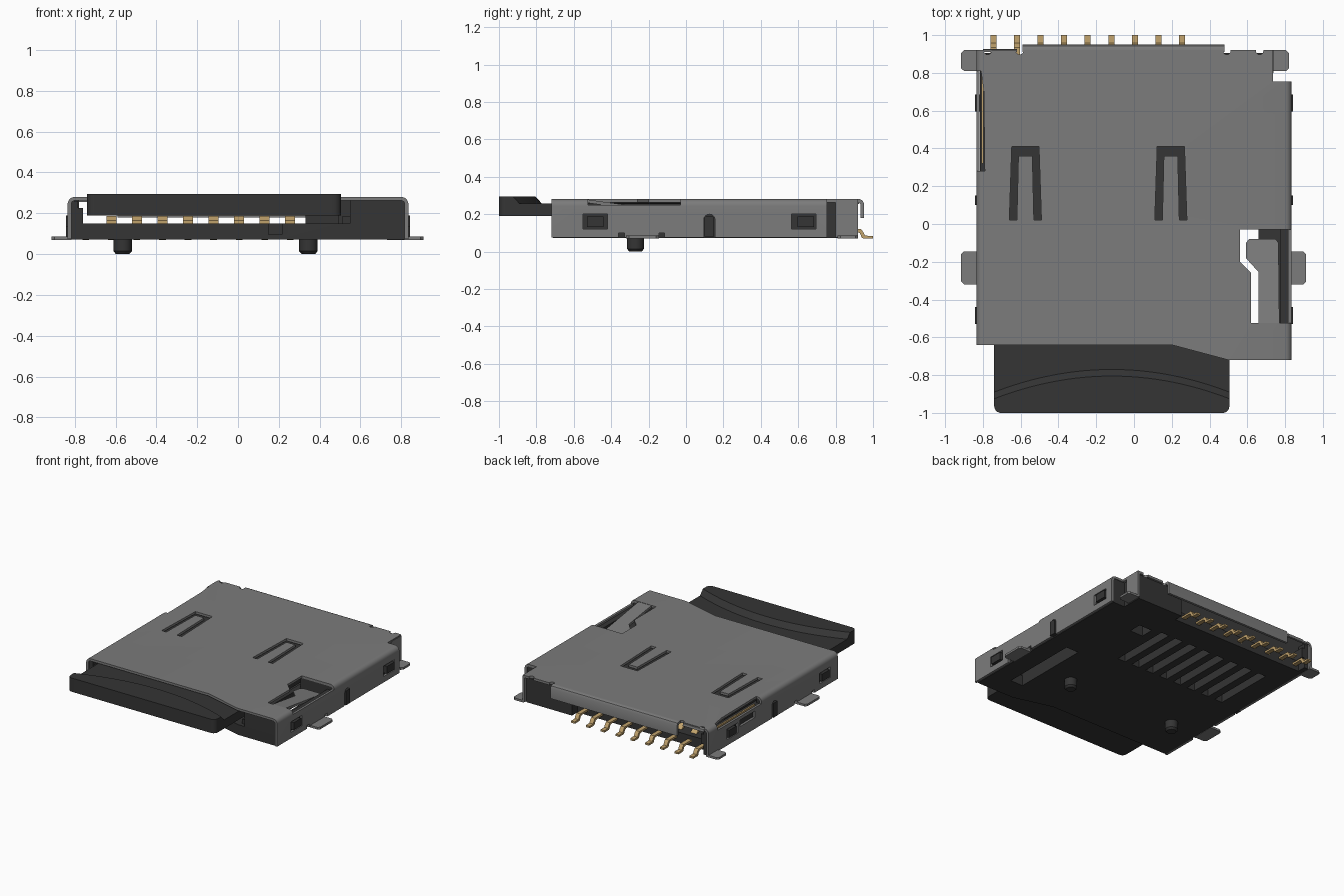
import bpy, bmesh, math
from mathutils import Vector

if "Cube" in bpy.data.objects:
    bpy.data.objects.remove(bpy.data.objects["Cube"], do_unlink=True)


def material(name, rgb):
    m = bpy.data.materials.new(name)
    m.use_nodes = True
    m.diffuse_color = (*rgb, 1)
    bsdf = m.node_tree.nodes["Principled BSDF"]
    bsdf.inputs["Base Color"].default_value = (*rgb, 1)
    bsdf.inputs["Roughness"].default_value = 0.6
    return m


GREY = material("grey_metal", (0.2, 0.2, 0.2))
BLACK = material("black_plastic", (0.035, 0.035, 0.035))
GOLD = material("gold_contact", (0.53, 0.36, 0.15))


def finish(name, bm, mat):
    bmesh.ops.recalc_face_normals(bm, faces=bm.faces)
    me = bpy.data.meshes.new(name)
    bm.to_mesh(me)
    bm.free()
    if mat:
        me.materials.append(mat)
    ob = bpy.data.objects.new(name, me)
    bpy.context.collection.objects.link(ob)
    return ob


def prism(name, pts, lo, hi, mat=None, axis="z"):
    """Extrude a 2D outline between lo and hi along an axis."""
    place = {"z": lambda a, b, t: (a, b, t),
             "y": lambda a, b, t: (a, t, b),
             "x": lambda a, b, t: (t, a, b)}[axis]
    bm = bmesh.new()
    rings = [[bm.verts.new(place(a, b, t)) for a, b in pts] for t in (lo, hi)]
    n = len(pts)
    bm.faces.new(rings[0])
    bm.faces.new(rings[1])
    for i in range(n):
        j = (i + 1) % n
        bm.faces.new((rings[0][i], rings[0][j], rings[1][j], rings[1][i]))
    return finish(name, bm, mat)


def box(name, x0, x1, y0, y1, z0, z1, mat=None):
    return prism(name, [(x0, y0), (x1, y0), (x1, y1), (x0, y1)], z0, z1, mat)


def cut(ob, cutter):
    """Subtract the cutter, then delete it."""
    cutter.hide_render = True
    mod = ob.modifiers.new("cut", "BOOLEAN")
    mod.operation, mod.solver, mod.object = "DIFFERENCE", "EXACT", cutter
    dg = bpy.context.evaluated_depsgraph_get()
    me = bpy.data.meshes.new_from_object(ob.evaluated_get(dg))
    ob.modifiers.clear()
    ob.data = me
    bpy.data.objects.remove(cutter, do_unlink=True)


def arc(cx, cz, r, a0, a1, n=5):
    return [(cx + r * math.cos(math.radians(a0 + (a1 - a0) * i / n)),
             cz + r * math.sin(math.radians(a0 + (a1 - a0) * i / n))) for i in range(n + 1)]


# Sheet metal shell: inverted channel with rounded shoulders
W, TOP, T = 0.835, 0.28, 0.018
outer = [(W, 0.075)] + arc(W - .035, TOP - .035, .035, 0, 90) \
    + arc(-W + .035, TOP - .035, .035, 90, 180) + [(-W, 0.075)]
inner = [(-W + T, 0.075)] + arc(-W + .035, TOP - .035, .017, 180, 90) \
    + arc(W - .035, TOP - .035, .017, 90, 0) + [(W - T, 0.075)]
shell = prism("shell", outer + inner, -0.72, 0.92, GREY, "y")

# Stepped front edge and notched back corner
cut(shell, prism("c", [(-1, -.8), (.5, -.8), (.5, -.72), (.2, -.64), (-1, -.64)], 0, .4))
cut(shell, box("c", .735, 1, .755, 1, 0, .4))

# U-shaped spring slots in the lid
for x in (-.575, .195):
    cut(shell, prism("c", [(x - .085, .02), (x - .045, .02), (x - .037, .36), (x + .037, .36),
                           (x + .045, .02), (x + .085, .02), (x + .072, .41), (x - .072, .41)], .2, .4))

# Lever window in the lid and the long edge slot on the other side
cut(shell, prism("c", [(.56, -.03), (1, -.03), (1, -.525), (.62, -.525), (.62, -.26), (.56, -.2)], .248, .4))
cut(shell, prism("c", [(-1, .28), (-.79, .28), (-.795, .7), (-.81, .81), (-1, .81)], .235, .4))
cut(shell, box("c", -1, -.79, .36, .54, .16, .21))

# Round reliefs along the back edge
for x in (-.775, -.605, .492, .665):
    cut(shell, prism("c", arc(x, .917, .02, 0, 337.5, 15), .2, .4))

# Latch windows, arched slots and tab reliefs in each side wall
for s in (-1, 1):
    a, b = sorted((s * .8, s * .9))
    for y in (-.485, .63):
        cut(shell, box("c", a, b, y - .065, y + .065, .12, .2))
    cut(shell, prism("c", [(.155, .05), (.155, .17)] + arc(.125, .17, .03, 20, 160, 6)
                     + [(.095, .17), (.095, .05)], a, b, None, "x"))
    for y in (-.345, -.13):
        cut(shell, box("c", a, b, y - .015, y + .015, .05, .1))

# Folded back flap
prism("back_flap", [(.91, .28), (.93, .28), (.943, .274), (.951, .258), (.951, .18), (.933, .18),
                    (.933, .252), (.925, .262), (.91, .262)], -.59, .48, GREY, "x")
prism("back_corner_lip", [(.91, .28), (.922, .272), (.926, .255), (.91, .255)], -.80, -.62, GREY, "x")

# Bent-down lever tongue
tongue = prism("lever_tongue", [(.66, -.54), (.77, -.54), (.765, -.1), (.75, -.08), (.61, -.08),
                                (.592, -.1), (.592, -.18), (.66, -.255)], .262, .28, GREY)
for v in tongue.data.vertices:
    v.co.z -= (v.co.y + .54) * .14


# Solder tabs with clipped outer corners
def tab(name, x0, x1, y0, y1):
    s = .015 if x1 > x0 else -.015
    prism(name, [(x0, y0), (x1 - s, y0), (x1, y0 + .015), (x1, y1 - .015), (x1 - s, y1), (x0, y1)],
          .07, .086, GREY)


tab("left_middle_tab", .815, .91, -.32, -.145)
tab("right_middle_tab", -.815, -.915, -.32, -.145)
tab("right_back_tab", -.815, -.915, .81, .92)
tab("left_back_tab", .73, .82, .81, .92)
box("left_back_leg", .72, .738, .8, .92, .075, .272, GREY)

# Plastic base floor with contact slots
FRONT = [(-.815, -.63), (.2, -.63), (.5, -.71), (.815, -.71)]
floor = prism("base_floor", FRONT + [(.815, .75), (.715, .75), (.715, .905), (-.815, .905)], .072, .15, BLACK)
PIN_X = [-.745 + .125 * i for i in range(9)]
for x in PIN_X[1:]:
    cut(floor, box("c", x - .033, x + .033, .17, .64, 0, .3))
cut(floor, box("c", -.78, .33, .84, 1, 0, .3))
cut(floor, box("c", .555, .66, -.54, .06, 0, .3))
cut(floor, box("c", .36, .47, .52, .62, 0, .3))
cut(floor, box("c", .15, .215, -.8, -.5, .095, .3))

# Side walls and corner blocks of the base
box("base_right_wall", -.815, -.76, -.63, .905, .15, .225, BLACK)
box("base_right_wall_top", -.815, -.785, -.63, .27, .225, .26, BLACK)
box("base_right_back_post", -.815, -.78, .84, .905, .225, .262, BLACK)
rail = prism("base_left_block", [(.55, -.71), (.815, -.71), (.815, .75), (.715, .75), (.715, .905),
                                 (.49, .905), (.49, .62), (.55, .62)], .15, .262, BLACK)
cut(rail, box("c", .5, .775, -.55, -.03, .1, .4))
cut(rail, box("c", .77, .9, -.53, -.03, .235, .4))
box("base_back_block", .33, .49, .72, .905, .15, .262, BLACK)
box("guide_step", .51, .55, -.68, .62, .15, .185, BLACK)

# Latch bumps filling the side wall openings
for s in (-1, 1):
    side = "left" if s > 0 else "right"
    a, b = sorted((s * .80, s * .843))
    for n, y in (("front", -.485), ("back", .64)):
        box(f"{side}_{n}_latch", a, b, y - .045, y + .045, .132, .188, BLACK)
    box(f"{side}_middle_latch", a, b, .1, .15, .08, .19, BLACK)

# Locating pegs
for name, x in (("right_peg", -.565), ("left_peg", .345)):
    bm = bmesh.new()
    rings = []
    for r, z in ((.033, 0), (.045, .014), (.045, .08)):
        rings.append([bm.verts.new((px, py, z)) for px, py in arc(x, -.27, r, 0, 345, 23)])
    bm.faces.new(rings[0])
    bm.faces.new(rings[2])
    for lo, hi in zip(rings, rings[1:]):
        for i in range(24):
            j = (i + 1) % 24
            bm.faces.new((lo[i], lo[j], hi[j], hi[i]))
    finish(name, bm, BLACK)

# Memory card lofted across x: flat body with a curved raised grip at the front
X0, X1, N = -.74, .505, 40
bm = bmesh.new()
cols = []
for i in range(N + 1):
    x = X0 + (X1 - X0) * (1 - math.cos(math.pi * i / N)) / 2
    u = (2 * x - X0 - X1) / (X1 - X0)
    drop = .12 * u * u
    edge = max(0, .035 - min(x - X0, X1 - x))
    front = -1 + .035 - math.sqrt(max(0, .035 ** 2 - edge ** 2))
    section = [(front, .19), (front, .295), (-.805 - drop, .295), (-.77 - drop, .256), (.6, .256), (.6, .19)]
    cols.append([bm.verts.new((x, y, z)) for y, z in section])
bm.faces.new(cols[0])
bm.faces.new(cols[-1])
for c, d in zip(cols, cols[1:]):
    for k in range(6):
        m = (k + 1) % 6
        bm.faces.new((c[k], c[m], d[m], d[k]))
finish("memory_card", bm, BLACK)

# Gold solder pins, spring contacts and detect spring
PIN = [(.82, .105), (.915, .105), (.93, .098), (.94, .074), (.95, .07), (1.0, .07), (1.0, .084),
       (.957, .085), (.948, .105), (.935, .12), (.82, .12)]
for i, x in enumerate(PIN_X):
    prism(f"pin_{i + 1}", PIN, x - .016, x + .016, GOLD, "x")
    if i:
        prism(f"contact_{i}", [(.66, .15), (.7, .172), (.74, .172), (.84, .105), (.84, .12),
                               (.745, .187), (.695, .187), (.66, .165)], x - .025, x + .025, GOLD, "x")
box("detect_spring", -.808, -.796, .32, .78, .2, .24, GOLD)

# Smooth curved areas, keep edges sharp
bpy.ops.object.select_all(action="DESELECT")
for ob in bpy.context.collection.objects:
    if ob.type == "MESH":
        ob.select_set(True)
        bpy.context.view_layer.objects.active = ob
bpy.ops.object.shade_smooth_by_angle(angle=math.radians(30))
